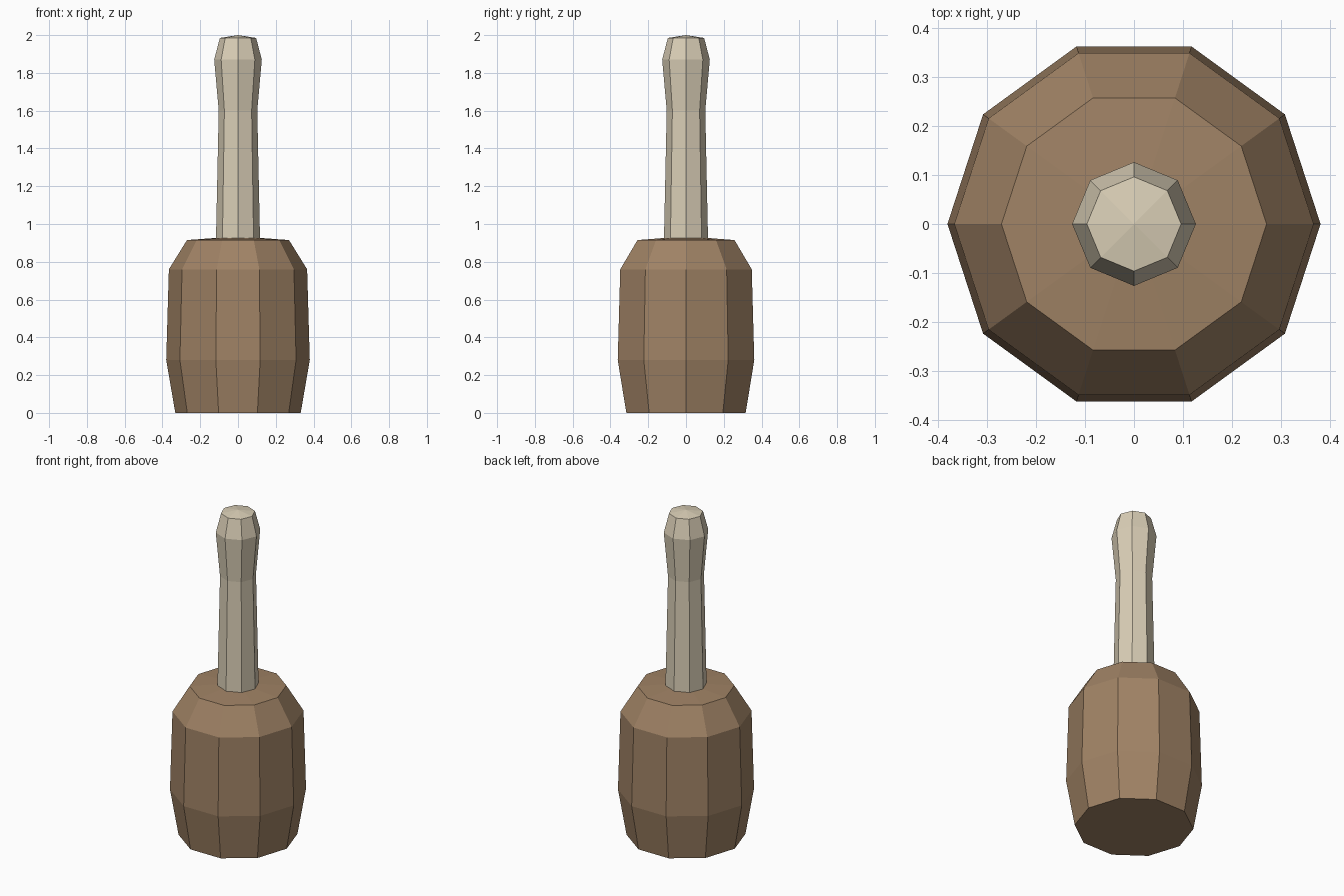
import bpy
import bmesh
from math import cos, sin, tau

cube = bpy.data.objects.get("Cube")
if cube:
    bpy.data.objects.remove(cube, do_unlink=True)


def make_material(name, rgb):
    mat = bpy.data.materials.new(name)
    mat.use_nodes = True
    color = (*rgb, 1.0)
    mat.diffuse_color = color
    mat.node_tree.nodes["Principled BSDF"].inputs["Base Color"].default_value = color
    return mat


def turned_part(name, sides, profile, crown, material):
    """Low-poly lathe: rings of (radius, height), flat base, shallow pointed crown."""
    bm = bmesh.new()
    rings = [[bm.verts.new((r * cos(tau * i / sides), r * sin(tau * i / sides), z))
              for i in range(sides)] for r, z in profile]
    tip = bm.verts.new((0, 0, crown))
    bm.faces.new(rings[0][::-1])
    for i in range(sides):
        j = (i + 1) % sides
        for low, high in zip(rings, rings[1:]):
            bm.faces.new((low[i], low[j], high[j], high[i]))
        bm.faces.new((rings[-1][i], rings[-1][j], tip))
    mesh = bpy.data.meshes.new(name)
    bm.to_mesh(mesh)
    bm.free()
    mesh.materials.append(material)
    obj = bpy.data.objects.new(name, mesh)
    bpy.context.collection.objects.link(obj)
    return obj


dark_wood = make_material("brown wood", (0.35, 0.225, 0.13))
pale_wood = make_material("pale wood", (0.70, 0.62, 0.47))

# Ten-sided barrel-shaped head
turned_part("mallet_head", 10,
            [(0.332, 0), (0.38, 0.28), (0.366, 0.76), (0.27, 0.915)],
            0.935, dark_wood)

# Eight-sided handle with a flared grip, seated in the head
turned_part("handle", 8,
            [(0.117, 0.9), (0.102, 1.6), (0.126, 1.87), (0.096, 1.985)],
            2.0, pale_wood)
